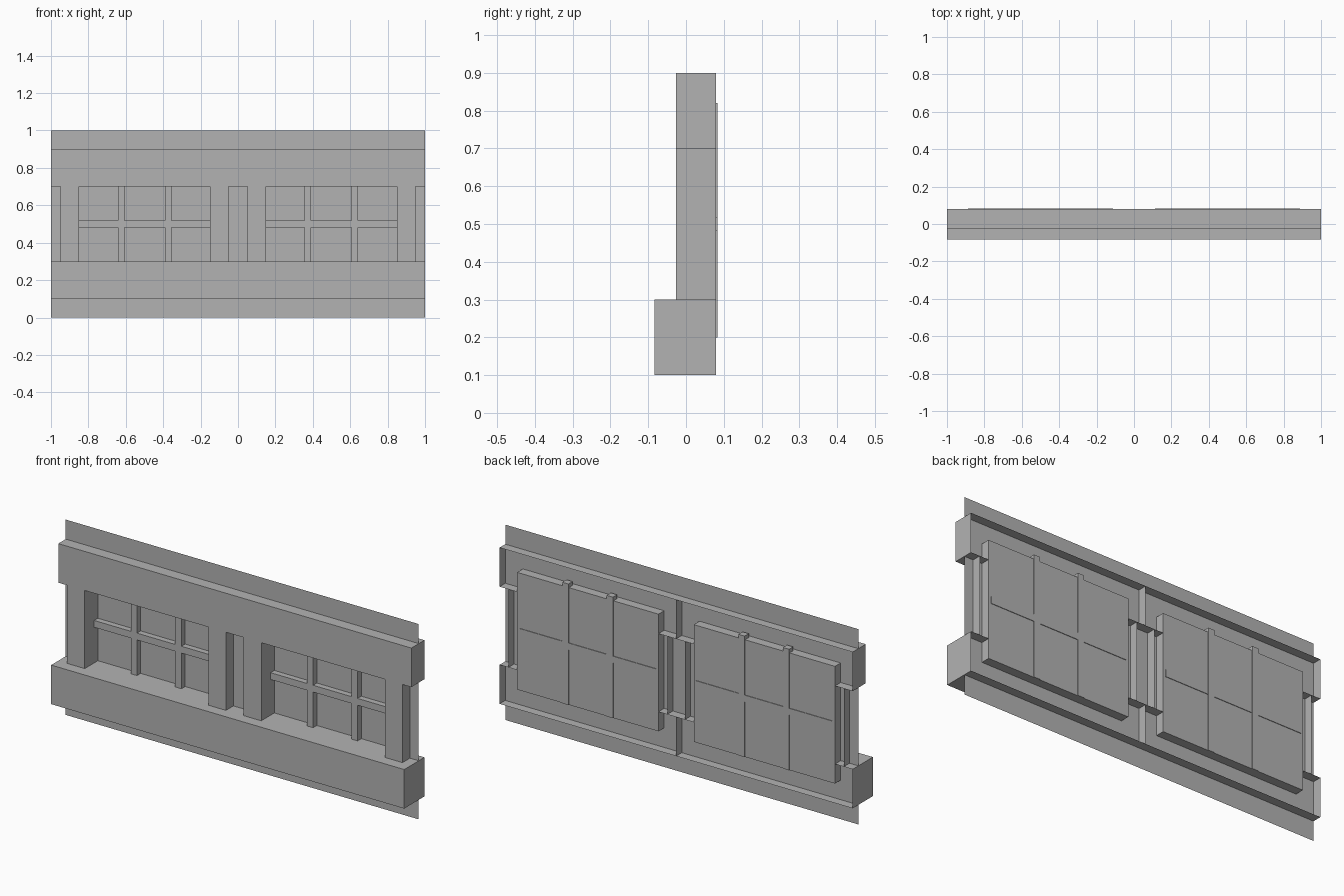
import bpy
import bmesh

if "Cube" in bpy.data.objects:
    bpy.data.objects.remove(bpy.data.objects["Cube"], do_unlink=True)

grey = bpy.data.materials.new("plain_grey")
grey.use_nodes = True
COLOUR = (0.45, 0.45, 0.45, 1)
grey.diffuse_color = COLOUR
grey.node_tree.nodes["Principled BSDF"].inputs["Base Color"].default_value = COLOUR

# Depths from front to back
SILL_Y, FRONT_Y, WALL_Y, BACK_Y, BAR_Y = -0.0835, -0.026, 0.034, 0.08, 0.0835


def finish(name, bm, mirror=False):
    mesh = bpy.data.meshes.new(name)
    bm.to_mesh(mesh)
    bm.free()
    mesh.materials.append(grey)
    obj = bpy.data.objects.new(name, mesh)
    bpy.context.collection.objects.link(obj)
    if mirror:
        mod = obj.modifiers.new("Mirror", 'MIRROR')
        mod.use_mirror_merge = False
    return obj


def box(name, x, y, z, open_sides=(), mirror=False):
    """Box between (low, high) pairs, leaving out sides such as '+y'."""
    bm = bmesh.new()
    bmesh.ops.create_cube(bm, size=1)
    bm.normal_update()
    drop = []
    for f in bm.faces:
        axis = max(range(3), key=lambda i: abs(f.normal[i]))
        side = ("+" if f.normal[axis] > 0 else "-") + "xyz"[axis]
        if side in open_sides:
            drop.append(f)
    bmesh.ops.delete(bm, geom=drop, context='FACES')
    for v in bm.verts:
        v.co = [lo + (c + 0.5) * (hi - lo) for c, (lo, hi) in zip(v.co, (x, y, z))]
    return finish(name, bm, mirror)


# Thin wall sheet with two window openings
bm = bmesh.new()
xs, zs = (-1, -0.9, -0.1, 0.1, 0.9, 1), (0, 0.2, 0.8, 1)
for i in range(len(xs) - 1):
    for k in range(len(zs) - 1):
        if k == 1 and i in (1, 3):
            continue
        corners = ((xs[i], zs[k]), (xs[i + 1], zs[k]),
                   (xs[i + 1], zs[k + 1]), (xs[i], zs[k + 1]))
        bm.faces.new([bm.verts.new((x, WALL_Y, z)) for x, z in corners])
bmesh.ops.remove_doubles(bm, verts=bm.verts, dist=0.0001)
finish("wall_sheet", bm)

# Hollow beams, open at the back
box("lower_beam", (-1, 1), (SILL_Y, BACK_Y), (0.1, 0.3), ("+y",))
box("upper_beam", (-1, 1), (FRONT_Y, BACK_Y), (0.7, 0.9), ("+y",))

# Single-sheet dividers inside the beams
for name, low in (("lower_divider", 0.1), ("upper_divider", 0.7)):
    bm = bmesh.new()
    bm.faces.new([bm.verts.new((0, y, z)) for y, z in (
        (FRONT_Y, low), (BACK_Y, low), (BACK_Y, low + 0.2), (FRONT_Y, low + 0.2))])
    finish(name, bm)

# Hollow pillars beside each window
for name, x in (("inner_pillars", 0.05), ("outer_pillars", 0.85)):
    box(name, (x, x + 0.1), (FRONT_Y, BACK_Y), (0.3, 0.7),
        ("+y", "+z", "-z"), mirror=True)

# Window recesses, open at the front
box("window_recesses", (0.1, 0.9), (WALL_Y, BACK_Y), (0.2, 0.8), ("-y",), mirror=True)

# Glazing bars
HALF = 0.0175
for name, x in (("inner_upright_bars", 0.373), ("outer_upright_bars", 0.625)):
    box(name, (x - HALF, x + HALF), (0.05, BAR_Y), (0.2, 0.82), mirror=True)
box("cross_bars", (0.113, 0.887), (0.05, BAR_Y - 0.0005),
    (0.5 - HALF, 0.5 + HALF), mirror=True)
